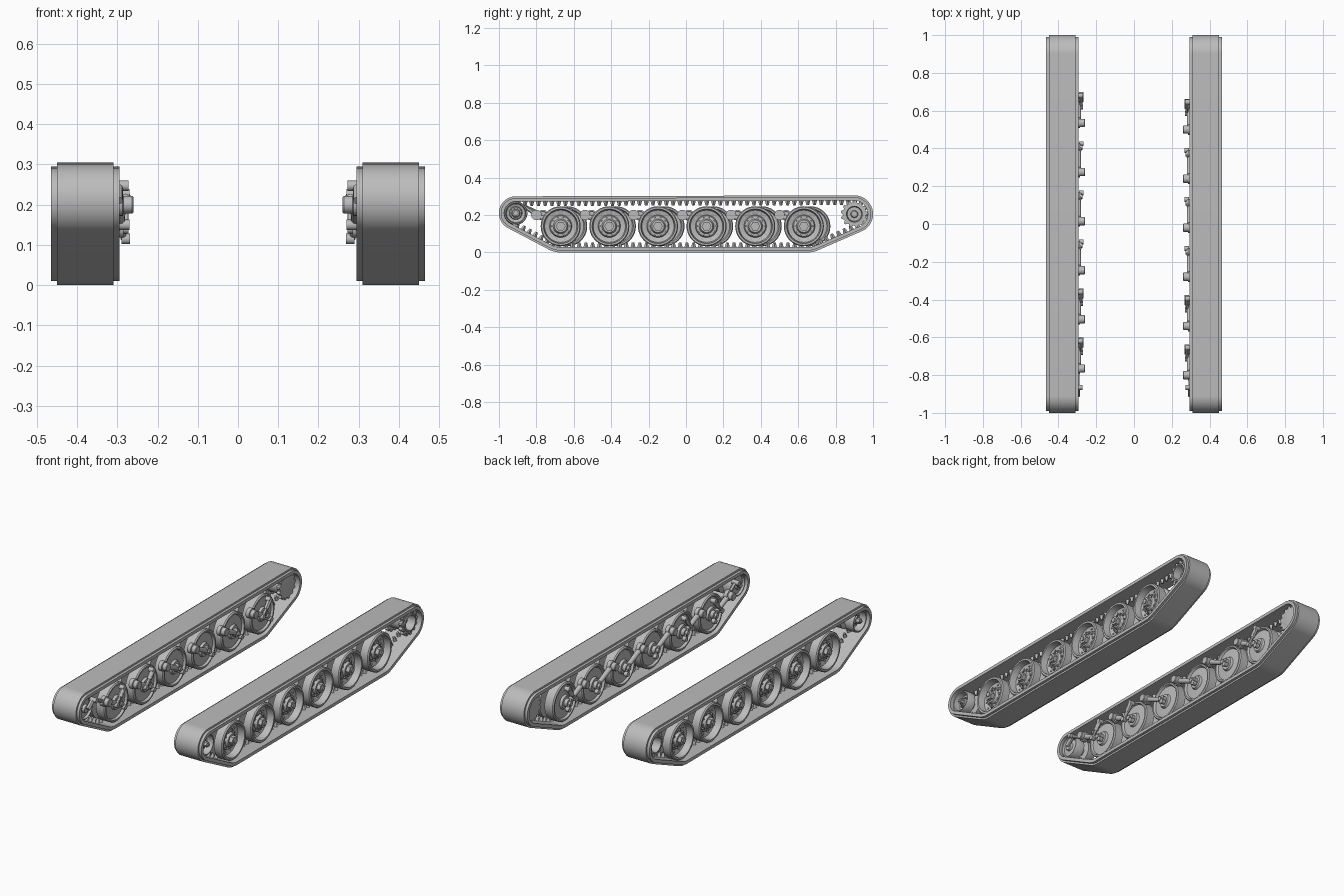
import bpy, bmesh, math
from mathutils import Vector, Matrix

cube = bpy.data.objects.get("Cube")
if cube:
    bpy.data.objects.remove(cube)

GREY = (0.5, 0.5, 0.5, 1)
steel = bpy.data.materials.new("plain_grey")
steel.use_nodes = True
steel.diffuse_color = GREY
steel.node_tree.nodes["Principled BSDF"].inputs["Base Color"].default_value = GREY
TAU = math.tau


def finish(bm, name):
    """Turn a bmesh into a smooth-shaded object with sharp edges kept."""
    bmesh.ops.recalc_face_normals(bm, faces=bm.faces)
    mesh = bpy.data.meshes.new(name)
    bm.to_mesh(mesh)
    bm.free()
    mesh.materials.append(steel)
    ob = bpy.data.objects.new(name, mesh)
    bpy.context.collection.objects.link(ob)
    bpy.ops.object.select_all(action='DESELECT')
    ob.select_set(True)
    bpy.context.view_layer.objects.active = ob
    bpy.ops.object.shade_smooth_by_angle(angle=math.radians(30))
    return ob


def bridge(bm, rings, close=False):
    """Quads between neighbouring vertex rings of equal length."""
    pairs = list(zip(rings, rings[1:])) + ([(rings[-1], rings[0])] if close else [])
    for a, b in pairs:
        for i in range(len(a)):
            j = (i + 1) % len(a)
            bm.faces.new((a[i], a[j], b[j], b[i]))


def lathe(bm, profile, s, y, z, n=40):
    """Revolve (radius, x) points about the crosswise axis at y, z."""
    rings = []
    for r, x in profile:
        rings.append([bm.verts.new((s * x, y + r * math.cos(TAU * i / n),
                                    z + r * math.sin(TAU * i / n))) for i in range(n)])
    bridge(bm, rings)
    bm.faces.new(rings[0])
    bm.faces.new(rings[-1])


def drum(bm, r, x0, x1, s, y, z, n=16):
    lathe(bm, [(r, x0), (r, x1)], s, y, z, n)


def rod(bm, p, q, r, r2=None, n=12):
    p, q = Vector(p), Vector(q)
    d = q - p
    m = Matrix.Translation((p + q) / 2) @ d.to_track_quat('Z', 'Y').to_matrix().to_4x4()
    bmesh.ops.create_cone(bm, cap_ends=True, segments=n, radius1=r,
                          radius2=r if r2 is None else r2, depth=d.length, matrix=m)


# Circles the track is wrapped around: y, z, radius
SUPPORTS = [(-0.91, 0.21, 0.09), (0.9, 0.205, 0.1), (-0.67, 0.14, 0.14), (0.65, 0.14, 0.14)]


def track_path(depth, n=120):
    """Tight belt round the supports, pulled inwards by depth."""
    pts = []
    for i in range(n):
        a = TAU * (i + 0.5) / n
        c, q = math.cos(a), math.sin(a)
        y, z, r = max(SUPPORTS, key=lambda k: k[0] * c + k[1] * q + k[2])
        pts.append(Vector((0, y + (r - depth) * c, z + (r - depth) * q)))
    return pts


def track(s, label):
    section = [(0.295, 0.01), (0.31, 0.01), (0.31, 0), (0.45, 0), (0.45, 0.01),
               (0.465, 0.01), (0.465, 0.028), (0.295, 0.028)]
    bm = bmesh.new()
    rings = [[bm.verts.new((s * x, p.y, p.z)) for p in track_path(d)] for x, d in section]
    bridge(bm, rings, close=True)
    finish(bm, label + "_track_band")
    # guide teeth along the inside centre line
    bm = bmesh.new()
    pts = track_path(0.028)
    pitch, left = 0.036, 0.0
    for a, b in zip(pts, pts[1:] + pts[:1]):
        d = b - a
        t = left
        while t < d.length:
            u = d.normalized()
            inward = Vector((0, -u.z, u.y))
            base = a + u * t
            rod(bm, base + Vector((s * 0.38, 0, 0)) - inward * 0.004,
                base + Vector((s * 0.38, 0, 0)) + inward * 0.024, 0.014, 0.007, 4)
            t += pitch
        left = t - d.length
    finish(bm, label + "_guide_teeth")


def wheel(name, s, y, z, k):
    """Pair of dished discs on one hub; k scales the radii."""
    bm = bmesh.new()
    outer = [(0.05, 0.392), (0.107, 0.395), (0.107, 0.44), (0.102, 0.446), (0.092, 0.446),
             (0.086, 0.408), (0.06, 0.4), (0.055, 0.412), (0.04, 0.415), (0.033, 0.43)]
    inner = [(0.05, 0.37), (0.107, 0.365), (0.107, 0.316), (0.102, 0.31), (0.094, 0.31),
             (0.088, 0.322), (0.04, 0.318), (0.035, 0.305)]
    for prof in (outer, inner):
        lathe(bm, [(r * k, x) for r, x in prof], s, y, z)
    drum(bm, 0.05 * k, 0.365, 0.397, s, y, z, 24)
    # hexagonal cap and bolt circles
    drum(bm, 0.026 * k, 0.425, 0.45, s, y, z, 6)
    drum(bm, 0.013 * k, 0.445, 0.457, s, y, z, 12)
    for i in range(10):
        a = TAU * i / 10
        c, q = math.cos(a) * k, math.sin(a) * k
        drum(bm, 0.0055 * k, 0.41, 0.422, s, y + 0.047 * c, z + 0.047 * q, 6)
        drum(bm, 0.005 * k, 0.398, 0.409, s, y + 0.072 * c, z + 0.072 * q, 6)
    finish(bm, name)


def sprocket(name, s, y, z):
    bm = bmesh.new()
    # two toothed rings with an open middle
    for x0, x1 in ((0.322, 0.342), (0.418, 0.438)):
        n = 52
        rings = []
        for kind, x in (("in", x0), ("out", x0), ("out", x1), ("in", x1)):
            ring = []
            for i in range(n):
                r = 0.046 if kind == "in" else (0.073 if i % 4 < 2 else 0.062)
                a = TAU * i / n
                ring.append(bm.verts.new((s * x, y + r * math.cos(a), z + r * math.sin(a))))
            rings.append(ring)
        bridge(bm, rings, close=True)
    # drum, dished outer face and rim bolts
    lathe(bm, [(0.03, 0.318), (0.05, 0.322), (0.05, 0.444), (0.042, 0.446), (0.038, 0.4),
               (0.02, 0.4), (0.016, 0.41)], s, y, z, 32)
    for i in range(12):
        a = TAU * i / 12
        drum(bm, 0.004, 0.436, 0.443, s, y + 0.056 * math.cos(a), z + 0.056 * math.sin(a), 6)
    finish(bm, name)


def swing_arm(name, s, wy, wz):
    """Pivot housing, arm and axle end on the inner side of a wheel."""
    py, pz = wy - 0.13, 0.2
    bm = bmesh.new()
    lathe(bm, [(0.019, 0.26), (0.022, 0.263), (0.022, 0.285), (0.028, 0.287),
               (0.028, 0.308)], s, py, pz, 20)
    rod(bm, (s * 0.294, py, pz), (s * 0.294, wy, wz), 0.015, 0.012)
    drum(bm, 0.022, 0.285, 0.312, s, wy, wz)
    drum(bm, 0.012, 0.272, 0.29, s, wy, wz)
    # bump stop bracket beside the wheel
    rod(bm, (s * 0.285, wy + 0.02, 0.115), (s * 0.285, wy - 0.015, 0.16), 0.007)
    drum(bm, 0.013, 0.268, 0.29, s, wy + 0.02, 0.115)
    finish(bm, name)


def damper(name, s, wy):
    bm = bmesh.new()
    low, mid, top = [(s * 0.28, wy + a, h) for a, h in
                     ((-0.045, 0.15), (-0.015, 0.185), (0.015, 0.222))]
    rod(bm, low, mid, 0.008)
    rod(bm, mid, top, 0.013)
    drum(bm, 0.013, 0.27, 0.296, s, wy - 0.045, 0.15)
    drum(bm, 0.013, 0.27, 0.3, s, wy + 0.015, 0.226)
    finish(bm, name)


for s, label, shift in ((1, "left", 0.0), (-1, "right", 0.035)):
    track(s, label)
    for i in range(6):
        wy = -0.67 + 0.26 * i + shift
        tag = f"{label}_{i + 1}"
        wheel("road_wheel_" + tag, s, wy, 0.14, 1.0)
        swing_arm("swing_arm_" + tag, s, wy, 0.14)
        if i in (0, 1, 5):
            damper("damper_" + tag, s, wy)
    wheel(label + "_front_idler", s, -0.91, 0.21, 0.58)
    sprocket(label + "_rear_sprocket", s, 0.9, 0.205)
    # idler crank on the inner side
    bm = bmesh.new()
    drum(bm, 0.013, 0.272, 0.315, s, -0.865, 0.247)
    rod(bm, (s * 0.298, -0.865, 0.247), (s * 0.298, -0.91, 0.21), 0.012)
    rod(bm, (s * 0.298, -0.865, 0.247), (s * 0.298, -0.8 + shift, 0.2), 0.01)
    finish(bm, label + "_idler_crank")
